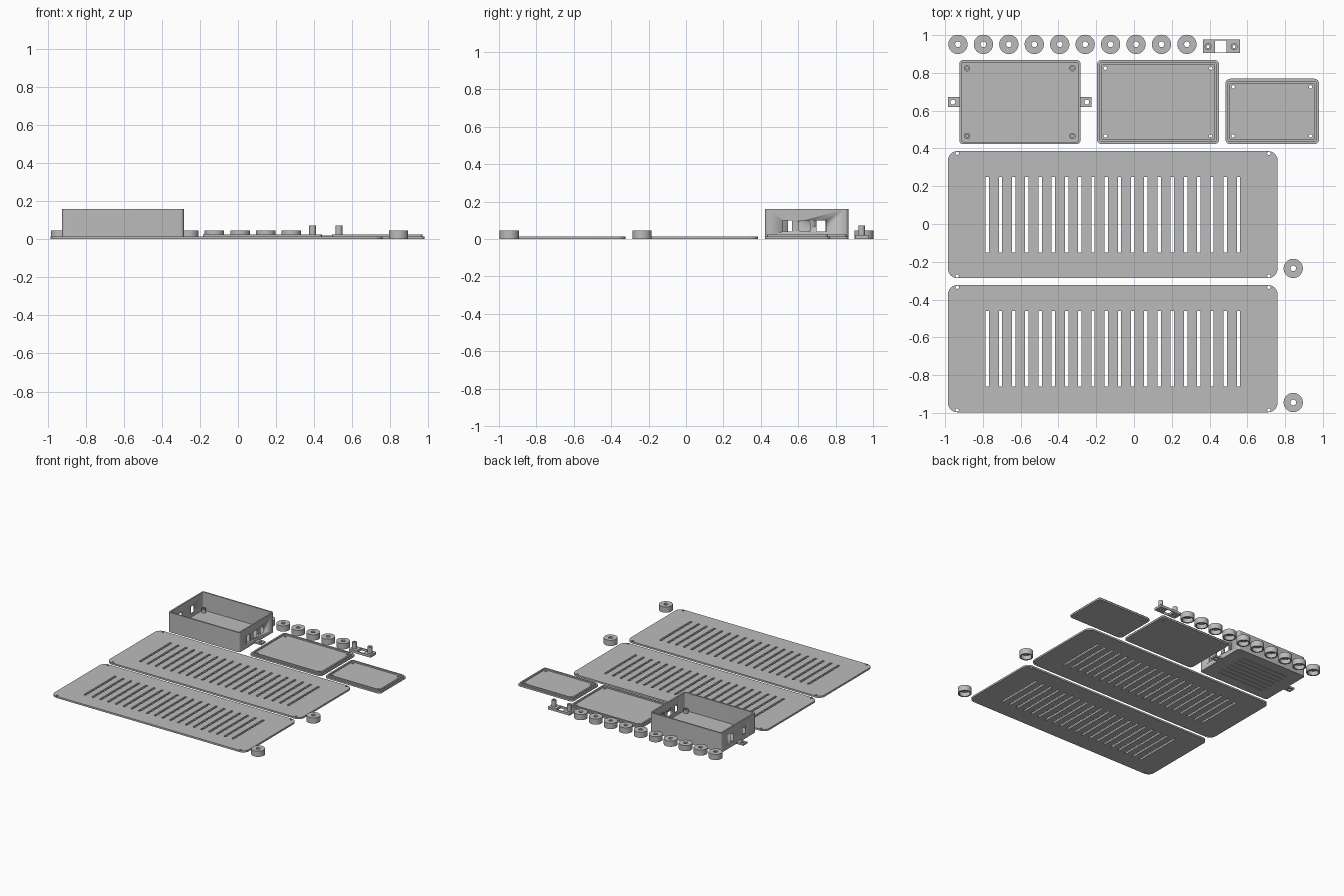
import bpy, bmesh, math

if "Cube" in bpy.data.objects:
    bpy.data.objects.remove(bpy.data.objects["Cube"], do_unlink=True)

GREY = (0.5, 0.5, 0.5, 1)
grey = bpy.data.materials.new("light grey plastic")
grey.use_nodes = True
grey.diffuse_color = GREY
grey.node_tree.nodes["Principled BSDF"].inputs["Base Color"].default_value = GREY

T = 0.014  # sheet thickness


def circle(x, y, r, n=32):
    return [(x + r * math.cos(2 * math.pi * i / n), y + r * math.sin(2 * math.pi * i / n))
            for i in range(n)]


def rect(x0, x1, y0, y1, r=0.0, inset=0.0, n=6):
    """Rectangle outline with rounded corners, optionally shrunk."""
    x0, x1, y0, y1 = x0 + inset, x1 - inset, y0 + inset, y1 - inset
    if r <= 0:
        return [(x0, y0), (x1, y0), (x1, y1), (x0, y1)]
    pts = []
    corners = [(x1 - r, y1 - r), (x0 + r, y1 - r), (x0 + r, y0 + r), (x1 - r, y0 + r)]
    for q, (cx, cy) in enumerate(corners):
        for i in range(n + 1):
            a = math.pi / 2 * (q + i / n)
            pts.append((cx + r * math.cos(a), cy + r * math.sin(a)))
    return pts


def plate(name, z0, z1, *loops, sideways=False):
    """Extrude an outline with holes from z0 to z1 (along x when sideways)."""
    curve = bpy.data.curves.new(name, 'CURVE')
    curve.dimensions = '2D'
    curve.fill_mode = 'BOTH'
    curve.extrude = (z1 - z0) / 2
    for loop in loops:
        spline = curve.splines.new('POLY')
        spline.points.add(len(loop) - 1)
        for p, (x, y) in zip(spline.points, loop):
            p.co = (x, y, 0, 1)
        spline.use_cyclic_u = True
    tmp = bpy.data.objects.new(name + " outline", curve)
    bpy.context.collection.objects.link(tmp)
    graph = bpy.context.evaluated_depsgraph_get()
    mesh = bpy.data.meshes.new_from_object(tmp.evaluated_get(graph))
    bpy.data.objects.remove(tmp, do_unlink=True)
    bpy.data.curves.remove(curve)

    bm = bmesh.new()
    bm.from_mesh(mesh)
    bmesh.ops.remove_doubles(bm, verts=bm.verts, dist=1e-5)
    for v in bm.verts:
        x, y, z = v.co.x, v.co.y, v.co.z + (z0 + z1) / 2
        v.co = (z, x, y) if sideways else (x, y, z)
    bmesh.ops.recalc_face_normals(bm, faces=bm.faces)
    bm.to_mesh(mesh)
    bm.free()
    mesh.materials.clear()
    mesh.materials.append(grey)
    mesh.name = name
    obj = bpy.data.objects.new(name, mesh)
    bpy.context.collection.objects.link(obj)
    bpy.ops.object.select_all(action='DESELECT')
    obj.select_set(True)
    bpy.context.view_layer.objects.active = obj
    bpy.ops.object.shade_smooth_by_angle(angle=math.radians(30))
    return obj


def cut(obj, cutter):
    mod = obj.modifiers.new("window", 'BOOLEAN')
    mod.operation, mod.solver, mod.object = 'DIFFERENCE', 'EXACT', cutter
    bpy.context.view_layer.objects.active = obj
    bpy.ops.object.modifier_apply(modifier=mod.name)
    bpy.data.objects.remove(cutter, do_unlink=True)


def corner_points(x0, x1, y0, y1):
    return [(x, y) for x in (x0, x1) for y in (y0, y1)]


# Two slotted vent panels
for name, y0, y1 in (("rear_vent_panel", -0.287, 0.386), ("front_vent_panel", -0.997, -0.323)):
    mid = (y0 + y1) / 2
    slots = [rect(x - 0.009, x + 0.009, mid - 0.2, mid + 0.2)
             for x in (-0.777 + 0.07 * i for i in range(20))]
    holes = [circle(x, y, 0.009, 16)
             for x, y in corner_points(-0.936, 0.714, y0 + 0.012, y1 - 0.012)]
    plate(name, 0, T, rect(-0.985, 0.76, y0, y1, 0.05), *slots, *holes)

# Open case: floor with shallow grooves below, walls, side tabs, screw posts
BOX = (-0.924, -0.284, 0.423, 0.868)
grooves = [rect(-0.82, -0.39, y - 0.004, y + 0.004)
           for y in (0.51 + 0.045 * i for i in range(7))]
plate("case_floor_underside", 0, 0.004, rect(*BOX, 0.018), *grooves)
plate("case_floor", 0.004, T, rect(*BOX, 0.018))
walls = plate("case_walls", T, 0.16, rect(*BOX, 0.018), rect(*BOX, 0.008, 0.012))
for y0, y1, r in ((0.519, 0.567, 0), (0.604, 0.662, 0.012), (0.697, 0.75, 0)):
    cut(walls, plate("right_window", -0.32, -0.25, rect(y0, y1, 0.04, 0.1, r), sideways=True))
for y0, y1 in ((0.545, 0.592), (0.699, 0.746)):
    cut(walls, plate("left_window", -0.96, -0.89, rect(y0, y1, 0.04, 0.1), sideways=True))
for name, x0, x1, hx in (("left_tab", -0.985, -0.92, -0.959), ("right_tab", -0.288, -0.224, -0.25)):
    plate(name, 0, T, rect(x0, x1, 0.619, 0.672), circle(hx, 0.645, 0.013))
for x, y in corner_points(-0.884, -0.326, 0.466, 0.825):
    plate("screw_post", T, 0.045, circle(x, y, 0.017, 24), circle(x, y, 0.008, 24))

# Two lids with a raised locating rim
for name, box, hole_area in (
        ("large_lid", (-0.196, 0.451, 0.423, 0.868), (-0.152, 0.406, 0.466, 0.825)),
        ("small_lid", (0.484, 0.98, 0.423, 0.769), (0.525, 0.935, 0.466, 0.726))):
    holes = [circle(x, y, 0.009, 16) for x, y in corner_points(*hole_area)]
    plate(name, 0, T, rect(*box, 0.025), *holes)
    plate(name + "_rim", T, 0.025, rect(*box, 0.018, 0.011), rect(*box, 0.008, 0.024))

# Round feet, hollow underneath with a small top hole
feet = [(-0.932 + 0.1347 * i, 0.951) for i in range(10)] + [(0.843, -0.235), (0.843, -0.945)]
for x, y in feet:
    plate("foot_wall", 0, 0.034, circle(x, y, 0.051, 48), circle(x, y, 0.04, 48))
    plate("foot_top", 0.034, 0.046, circle(x, y, 0.051, 48), circle(x, y, 0.015, 24))

# Small bracket with a window and two tubular pegs
pegs = [(0.392, 0.939), (0.53, 0.939)]
plate("bracket_base", 0, 0.02, rect(0.364, 0.56, 0.904, 0.976),
      rect(0.43, 0.491, 0.909, 0.971), *[circle(x, y, 0.008, 16) for x, y in pegs])
for x, y in pegs:
    plate("bracket_peg", 0.02, 0.072, circle(x, y, 0.018, 24), circle(x, y, 0.008, 16))
